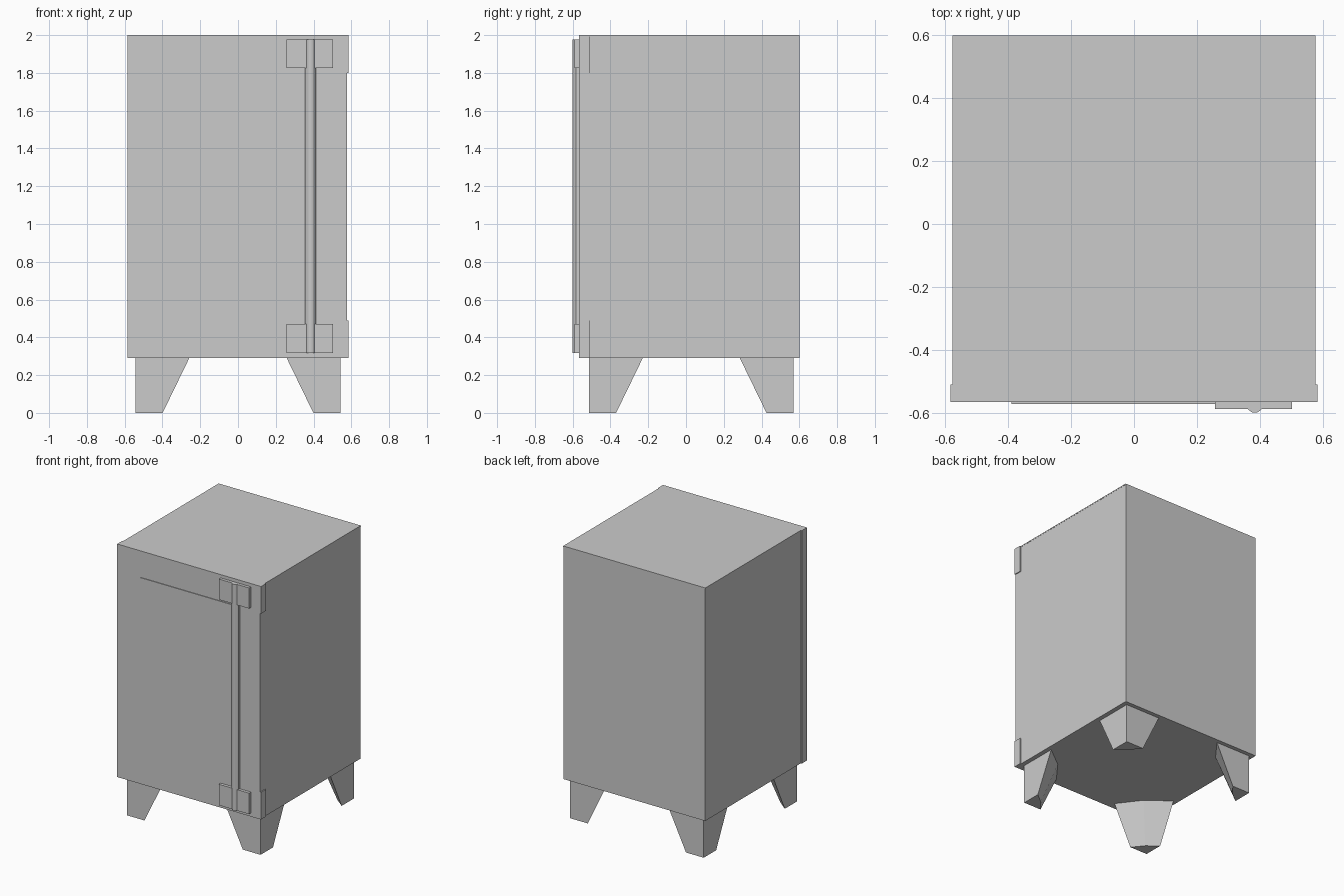
import bpy

if "Cube" in bpy.data.objects:
    bpy.data.objects.remove(bpy.data.objects["Cube"])


def mesh_object(name, verts, faces):
    me = bpy.data.meshes.new(name)
    me.from_pydata(verts, [], faces)
    me.update()
    ob = bpy.data.objects.new(name, me)
    bpy.context.collection.objects.link(ob)
    return ob


def loft(name, low, high, z0, z1):
    """Solid between two matching counter-clockwise outlines."""
    n = len(low)
    verts = [(x, y, z0) for x, y in low] + [(x, y, z1) for x, y in high]
    faces = [tuple(reversed(range(n))), tuple(range(n, 2 * n))]
    faces += [(i, (i + 1) % n, n + (i + 1) % n, n + i) for i in range(n)]
    return mesh_object(name, verts, faces)


def box(name, x0, x1, y0, y1, z0, z1):
    outline = [(x0, y0), (x1, y0), (x1, y1), (x0, y1)]
    return loft(name, outline, outline, z0, z1)


BOTTOM, TOP = 0.29, 2.0
DOOR_BACK, DOOR_FRONT = -0.51, -0.567

# Cabinet with thin top panel
box("cabinet", -0.576, 0.576, DOOR_BACK, 0.6, BOTTOM, TOP - 0.008)
box("top_panel", -0.577, 0.577, DOOR_BACK, 0.6, TOP - 0.008, TOP)

# Door, with its raised opening edge on the left
box("door", -0.584, 0.577, DOOR_FRONT, DOOR_BACK, BOTTOM, TOP)

# Hinges on the right edge of the door
for label, z0, z1 in (("lower", BOTTOM, 0.49), ("upper", 1.8, TOP)):
    box(label + "_hinge", 0.577, 0.584, DOOR_FRONT, DOOR_BACK, z0, z1)

# Thin horizontal trim line
box("trim_strip", -0.39, 0.356, -0.572, DOOR_FRONT, 1.798, 1.806)

# Handle mounting plates
for label, z0, z1 in (("lower", 0.316, 0.47), ("upper", 1.825, 1.976)):
    box(label + "_handle_plate", 0.257, 0.502, -0.589, DOOR_FRONT, z0, z1)

# Vertical handle bar with bevelled front
bar = [(0.355, DOOR_FRONT), (0.355, -0.582), (0.362, -0.589), (0.373, -0.598),
       (0.379, -0.6), (0.39, -0.6), (0.396, -0.598), (0.406, -0.589),
       (0.412, -0.582), (0.412, DOOR_FRONT)]
loft("handle_bar", bar, bar, 0.316, 1.976)


# Tapered corner legs: square outer corner, slightly bulged inner face
def leg(name, sx, sy, cy):
    def outline(size, mid):
        pts = [(0, 0), (size, 0), (mid, mid), (0, size)]
        pts = [(sx * (0.543 - x), cy - sy * y) for x, y in pts]
        return pts if sx * sy > 0 else pts[::-1]
    loft(name, outline(0.144, 0.08), outline(0.285, 0.162), 0.0, BOTTOM)


for side, sx in (("left", -1), ("right", 1)):
    leg("front_leg_" + side, sx, -1, -0.514)
    leg("back_leg_" + side, sx, 1, 0.57)
